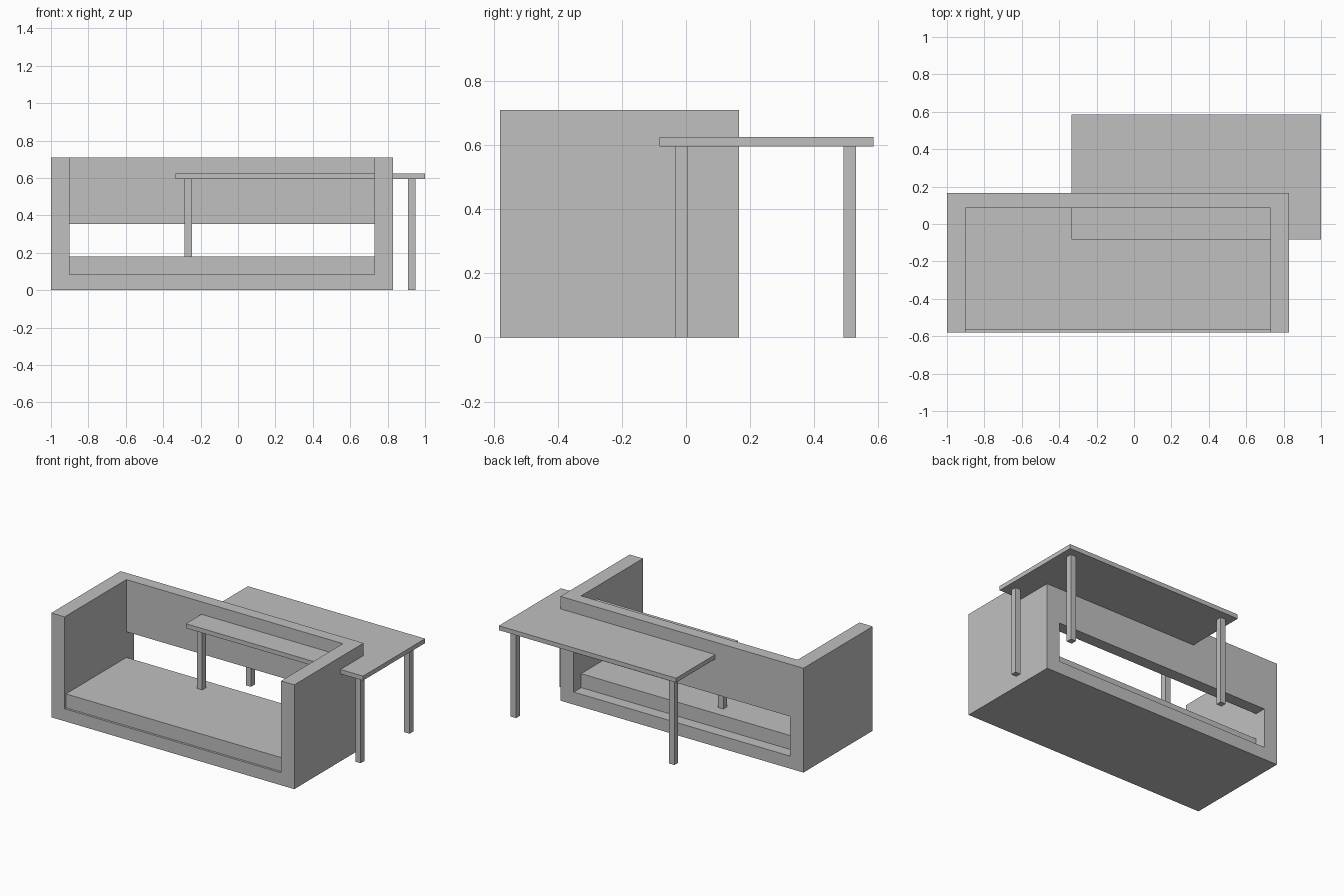
import bpy
import bmesh

cube = bpy.data.objects.get("Cube")
if cube:
    bpy.data.objects.remove(cube, do_unlink=True)

grey = bpy.data.materials.new("plain_grey")
grey.use_nodes = True
colour = (0.53, 0.53, 0.53, 1)
grey.diffuse_color = colour
grey.node_tree.nodes["Principled BSDF"].inputs["Base Color"].default_value = colour


def prism(name, profile, x0, x1):
    """Extrude a closed (y, z) profile along x."""
    bm = bmesh.new()
    face = bm.faces.new([bm.verts.new((x0, y, z)) for y, z in profile])
    ext = bmesh.ops.extrude_face_region(bm, geom=[face])
    moved = [v for v in ext["geom"] if isinstance(v, bmesh.types.BMVert)]
    bmesh.ops.translate(bm, verts=moved, vec=(x1 - x0, 0, 0))
    bmesh.ops.recalc_face_normals(bm, faces=bm.faces)
    mesh = bpy.data.meshes.new(name)
    bm.to_mesh(mesh)
    bm.free()
    mesh.materials.append(grey)
    obj = bpy.data.objects.new(name, mesh)
    bpy.context.collection.objects.link(obj)
    return obj


def box(name, x0, x1, y0, y1, z0, z1):
    return prism(name, [(y0, z0), (y1, z0), (y1, z1), (y0, z1)], x0, x1)


# Sofa frame: a block with the seat space and the gap under the back cut out
left, right, arm = -1.0, 0.83, 0.1
front, back, inner_back = -0.58, 0.165, 0.085
base_top, gap_top, sofa_top = 0.085, 0.355, 0.71
frame = box("sofa_frame", left, right, front, back, 0, sofa_top)
cutter = prism("seat_cutter",
               [(-1, base_top), (1, base_top), (1, gap_top),
                (inner_back, gap_top), (inner_back, 1), (-1, 1)],
               left + arm, right - arm)
cutter.hide_render = True
cut = frame.modifiers.new("seat_space", "BOOLEAN")
cut.operation = "DIFFERENCE"
cut.solver = "EXACT"
cut.object = cutter
bpy.context.view_layer.objects.active = frame
bpy.ops.object.modifier_apply(modifier=cut.name)
bpy.data.objects.remove(cutter, do_unlink=True)

# Seat cushion, set slightly behind the front edge
box("seat_cushion", left + arm, right - arm, -0.565, inner_back, base_top, 0.18)

# Table passing through the sofa back
top_under = 0.595
box("table_top", -0.335, 1.0, -0.083, 0.585, top_under, 0.625)

# Four square table legs
leg = 0.04
for side, x in (("right", -0.285), ("left", 0.908)):
    for end, y in (("front", -0.035), ("back", 0.491)):
        box(f"table_leg_{end}_{side}", x, x + leg, y, y + leg, 0, top_under)
